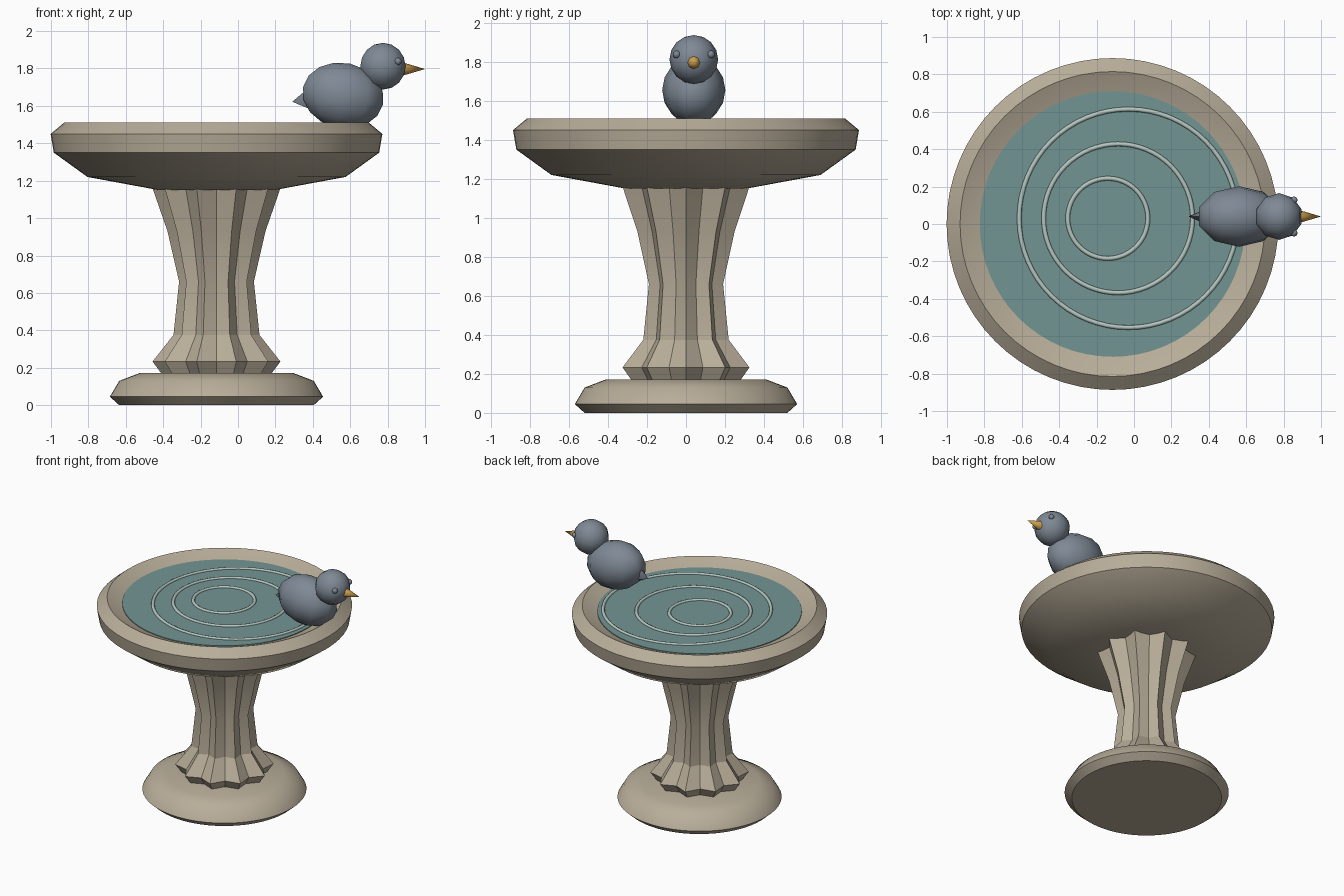
import bpy
import bmesh
from math import sin, cos, pi, radians
from mathutils import Matrix, Vector

if "Cube" in bpy.data.objects:
    bpy.data.objects.remove(bpy.data.objects["Cube"], do_unlink=True)

CX = -0.115   # axis of the bath
BY = 0.04     # centre line of the bird


def material(name, rgb):
    mat = bpy.data.materials.new(name)
    mat.use_nodes = True
    mat.diffuse_color = (*rgb, 1)
    mat.node_tree.nodes["Principled BSDF"].inputs["Base Color"].default_value = (*rgb, 1)
    return mat


stone = material("warm_stone", (0.48, 0.42, 0.32))
water = material("teal_water", (0.17, 0.30, 0.29))
foam = material("pale_ripple", (0.46, 0.56, 0.53))
feather = material("slate_feather", (0.21, 0.25, 0.30))
horn = material("amber_beak", (0.60, 0.34, 0.07))


def finish(name, bm, mat, angle=30, location=(0, 0, 0)):
    bmesh.ops.recalc_face_normals(bm, faces=bm.faces)
    mesh = bpy.data.meshes.new(name)
    bm.to_mesh(mesh)
    bm.free()
    mesh.materials.append(mat)
    obj = bpy.data.objects.new(name, mesh)
    obj.location = location
    bpy.context.collection.objects.link(obj)
    bpy.ops.object.select_all(action="DESELECT")
    obj.select_set(True)
    bpy.context.view_layer.objects.active = obj
    bpy.ops.object.shade_smooth_by_angle(angle=radians(angle))
    return obj


def stack(name, profile, mat, sides=64, valley=1.0, angle=30):
    """Rings of (radius, height) joined and capped; valley pulls in every other corner."""
    bm = bmesh.new()
    rings = []
    for r, z in profile:
        ring = []
        for i in range(sides):
            a = 2 * pi * i / sides
            k = r * (valley if i % 2 else 1)
            ring.append(bm.verts.new((k * cos(a), k * sin(a), z)))
        rings.append(ring)
    for low, high in zip(rings, rings[1:]):
        for i in range(sides):
            j = (i + 1) % sides
            bm.faces.new((low[i], low[j], high[j], high[i]))
    bm.faces.new(rings[0][::-1])
    bm.faces.new(rings[-1])
    return finish(name, bm, mat, angle, (CX, 0, 0))


def ball(name, centre, radii, mat, segments=10, rings=8, tilt=0):
    bm = bmesh.new()
    bmesh.ops.create_uvsphere(bm, u_segments=segments, v_segments=rings, radius=1)
    shape = Matrix.Rotation(radians(tilt), 4, "Y") @ Matrix.Diagonal((*radii, 1))
    bmesh.ops.transform(bm, matrix=shape, verts=bm.verts)
    return finish(name, bm, mat, 45, centre)


def spike(name, base, tip, radius, mat, sides, flatten=1.0):
    """Cone from base to tip, optionally narrowed across y."""
    base, tip = Vector(base), Vector(tip)
    axis = tip - base
    bm = bmesh.new()
    bmesh.ops.create_cone(bm, cap_ends=True, segments=sides, radius1=radius,
                          radius2=0, depth=axis.length)
    turn = axis.to_track_quat("Z", "Y").to_matrix().to_4x4()
    squash = Matrix.Diagonal((1, flatten, 1, 1))
    bmesh.ops.transform(bm, matrix=squash @ turn, verts=bm.verts)
    return finish(name, bm, mat, 50, (base + tip) / 2)


def ripple(name, x, major, minor=0.012, around=64, section=8):
    bm = bmesh.new()
    grid = []
    for i in range(around):
        a = 2 * pi * i / around
        ring = []
        for j in range(section):
            b = 2 * pi * j / section
            r = major + minor * cos(b)
            ring.append(bm.verts.new((r * cos(a), r * sin(a), minor * sin(b))))
        grid.append(ring)
    for i in range(around):
        for j in range(section):
            p, q, k = grid[i], grid[(i + 1) % around], (j + 1) % section
            bm.faces.new((p[j], q[j], q[k], p[k]))
    return finish(name, bm, foam, 60, (x, 0.03, 1.47))


# Stone bath: foot, fluted pillar, basin
stack("base", [(0.52, 0), (0.57, 0.045), (0.52, 0.13), (0.41, 0.172)], stone, angle=42)
stack("fluted_pillar",
      [(0.295, 0.17), (0.342, 0.233), (0.23, 0.375), (0.20, 0.66), (0.262, 0.93), (0.342, 1.16)],
      stone, sides=20, valley=0.82, angle=20)
stack("basin",
      [(0.31, 1.15), (0.69, 1.22), (0.87, 1.35), (0.887, 1.45), (0.815, 1.51),
       (0.70, 1.46), (0.5, 1.41)], stone)

# Water and ripples
stack("water", [(0.71, 1.463), (0.71, 1.47)], water)
for label, x, radius in (("inner", -0.14, 0.214), ("middle", -0.085, 0.398), ("outer", -0.03, 0.584)):
    ripple(label + "_ripple", x, radius)

# Bird on the rim
ball("bird_body", (0.562, BY, 1.655), (0.23, 0.162, 0.175), feather, tilt=12)
ball("bird_head", (0.775, BY, 1.812), (0.127, 0.125, 0.125), feather)
spike("bird_tail", (0.50, BY, 1.655), (0.29, BY, 1.622), 0.13, feather, 8, 0.7)
spike("bird_beak", (0.885, BY, 1.797), (1.0, BY, 1.797), 0.034, horn, 8)
for side, s in (("left", 1), ("right", -1)):
    ball(side + "_eye", (0.855, BY + s * 0.088, 1.838), (0.02, 0.02, 0.02), feather, 8, 6)
